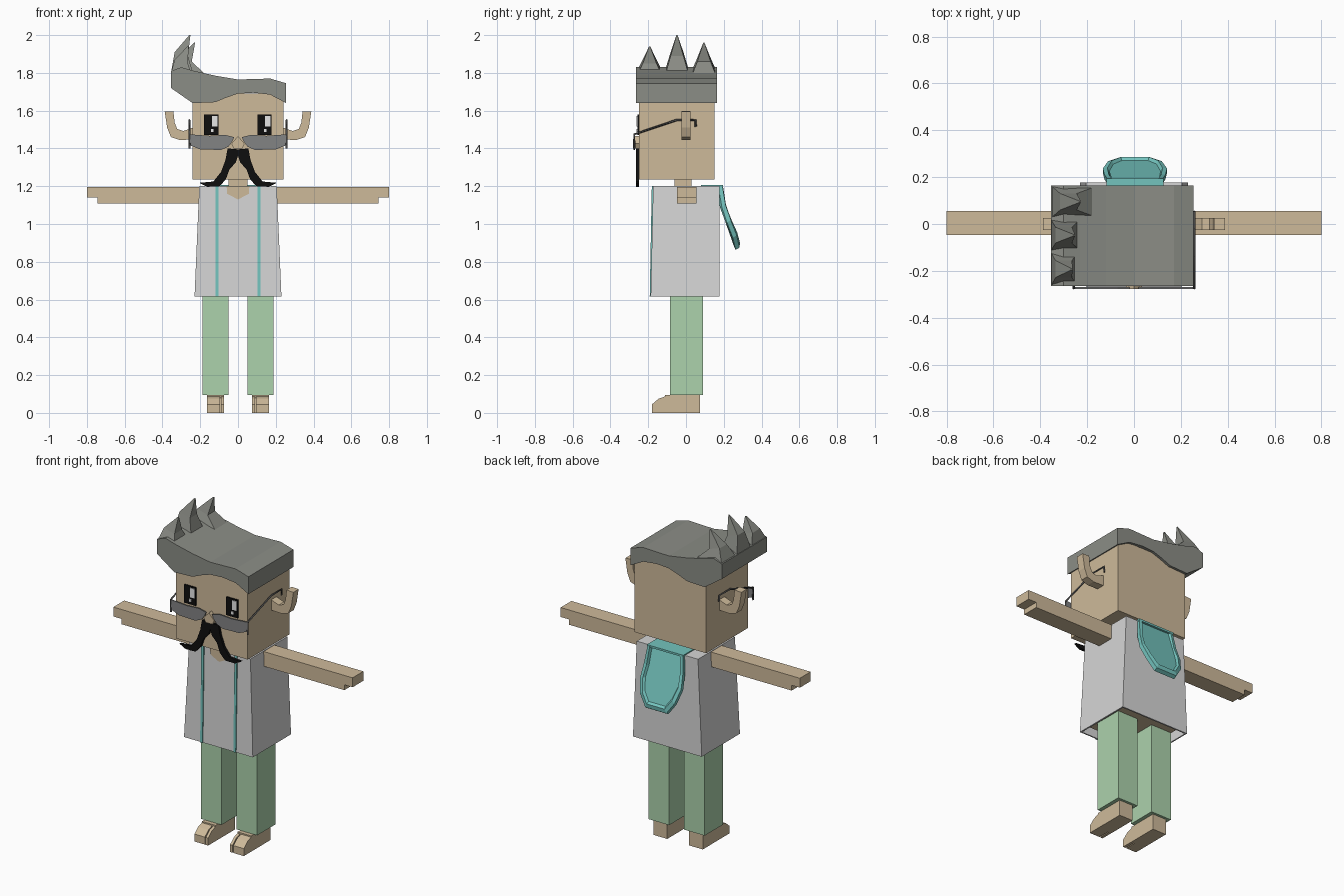
import bpy, bmesh
from mathutils import Vector

cube = bpy.data.objects.get("Cube")
if cube:
    bpy.data.objects.remove(cube)


def material(name, r, g, b):
    lin = [(c / 255 / 12.92) if c < 11 else ((c / 255 + 0.055) / 1.055) ** 2.4 for c in (r, g, b)]
    m = bpy.data.materials.new(name)
    m.use_nodes = True
    m.diffuse_color = (*lin, 1)
    m.node_tree.nodes["Principled BSDF"].inputs["Base Color"].default_value = (*lin, 1)
    return m


SKIN = material("skin", 206, 186, 154)
HAIR = material("grey hair", 139, 141, 134)
SHIRT = material("pale shirt", 214, 214, 214)
GREEN = material("green trousers", 172, 210, 172)
TEAL = material("teal hood", 116, 196, 190)
BLACK = material("black", 14, 14, 14)
WHITE = material("white", 250, 250, 250)
FRAME = material("dark frame", 75, 75, 75)
LENS = material("grey lens", 130, 131, 132)


def finish(name, bm, mat):
    bmesh.ops.recalc_face_normals(bm, faces=bm.faces)
    mesh = bpy.data.meshes.new(name)
    bm.to_mesh(mesh)
    bm.free()
    mesh.materials.append(mat)
    ob = bpy.data.objects.new(name, mesh)
    bpy.context.collection.objects.link(ob)
    return ob


def loft(name, rings, mat, caps=True):
    """Skin between equal point rings."""
    bm = bmesh.new()
    vs = [[bm.verts.new(p) for p in ring] for ring in rings]
    n = len(vs[0])
    for a, b in zip(vs, vs[1:]):
        for i in range(n):
            bm.faces.new((a[i], a[(i + 1) % n], b[(i + 1) % n], b[i]))
    if caps:
        bm.faces.new(vs[0])
        bm.faces.new(vs[-1])
    return finish(name, bm, mat)


def box(name, x, y, z, mat):
    return loft(name, [rect(x, y, h) for h in z], mat)


def rect(x, y, z):
    return [(x[0], y[0], z), (x[1], y[0], z), (x[1], y[1], z), (x[0], y[1], z)]


def front_shape(name, pts, y, mat, side=1):
    """Extrude an x-z outline along y."""
    return loft(name, [[(side * px, d, pz) for px, pz in pts] for d in y], mat)


def side_shape(name, pts, x, mat, side=1):
    """Extrude a y-z outline along x."""
    return loft(name, [[(side * d, py, pz) for py, pz in pts] for d in x], mat)


def rod(name, pts, r, mat):
    cu = bpy.data.curves.new(name, "CURVE")
    cu.dimensions = "3D"
    cu.bevel_depth = r
    cu.bevel_resolution = 0
    cu.use_fill_caps = True
    sp = cu.splines.new("POLY")
    sp.points.add(len(pts) - 1)
    for p, co in zip(sp.points, pts):
        p.co = (*co, 1)
    cu.materials.append(mat)
    ob = bpy.data.objects.new(name, cu)
    bpy.context.collection.objects.link(ob)


# Head, neck and nose
box("head", (-.24, .24), (-.25, .15), (1.235, 1.69), SKIN)
box("neck", (-.05, .05), (-.06, .03), (1.1, 1.24), SKIN)
front_shape("nose", [(-.022, 1.4), (.022, 1.4), (.035, 1.425), (0, 1.465), (-.035, 1.425)],
            (-.278, -.25), SKIN)

# Swept hair with a wavy fringe and three curled spikes
front_shape("hair", [(-.24, 1.64), (-.12, 1.645), (-.06, 1.67), (0, 1.69), (.08, 1.695), (.17, 1.685),
                     (.255, 1.64), (.255, 1.745), (.17, 1.77), (0, 1.765), (-.12, 1.785),
                     (-.23, 1.81), (-.3, 1.83), (-.355, 1.81), (-.355, 1.72)], (-.265, .165), HAIR)
for y0, y1, inner, mid, tip in [
        (-.265, -.12, -.24, (-.3, 1.87), (-.265, 1.94)),
        (-.115, .02, -.23, (-.3, 1.91), (-.255, 2.0)),
        (.025, .165, -.15, (-.28, 1.88), (-.23, 1.96))]:
    c, w = (y0 + y1) / 2, (y1 - y0) / 4
    loft("hair_spike", [
        [(-.355, y0, 1.8), (inner, y0, 1.77), (inner, y1, 1.77), (-.355, y1, 1.8)],
        [(mid[0] - .035, c - w, mid[1]), (mid[0] + .035, c - w, mid[1] - .02),
         (mid[0] + .035, c + w, mid[1] - .02), (mid[0] - .035, c + w, mid[1])],
        [(tip[0] + dx, c + dy, tip[1]) for dx, dy in
         ((-.003, -.003), (.003, -.003), (.003, .003), (-.003, .003))]], HAIR)

# Eyes with highlights set toward the same side
for x in (-.142, .14):
    box("eye", (x - .038, x + .038), (-.258, -.25), (1.47, 1.58), BLACK)
    box("eye_highlight", (x + .004, x + .033), (-.262, -.257), (1.515, 1.572), WHITE)
    box("eye_glint", (x - .002, x + .012), (-.262, -.257), (1.487, 1.504), WHITE)

for s in (-1, 1):
    # Ears curling outward and up
    front_shape("ear", [(.24, 1.447), (.31, 1.445), (.355, 1.46), (.375, 1.51), (.388, 1.595),
                        (.342, 1.597), (.335, 1.535), (.322, 1.503), (.29, 1.492), (.24, 1.51)],
                (-.025, .025), SKIN, s)
    # Half-moon spectacles
    front_shape("lens", [(.03, 1.437), (.05, 1.41), (.09, 1.392), (.2, 1.395), (.25, 1.415),
                         (.262, 1.475), (.15, 1.467), (.07, 1.472), (.02, 1.46)],
                (-.277, -.27), LENS, s)
    rod("spectacle_arm", [(s * .257, -.274, 1.4), (s * .257, -.274, 1.475), (s * .257, -.05, 1.55),
                          (s * .257, .05, 1.55), (s * .257, .052, 1.515)], .006, FRAME)
    # Drooping moustache
    front_shape("moustache", [(0, 1.395), (.055, 1.4), (.066, 1.34), (.09, 1.275), (.13, 1.225),
                              (.205, 1.218), (.165, 1.197), (.1, 1.198), (.065, 1.235),
                              (.045, 1.29), (.012, 1.325), (0, 1.36)], (-.266, -.25), BLACK, s)
    # Arm with a stepped mitten hand
    front_shape("arm", [(.19, 1.108), (.745, 1.108), (.745, 1.14), (.8, 1.14), (.8, 1.197), (.19, 1.197)],
                (-.048, .055), SKIN, s)
    # Trouser leg
    box("trouser_leg", sorted((s * .05, s * .188)), (-.085, .09), (.095, .66), GREEN)
    # Foot: heel block, big toe and remaining toes
    box("heel", sorted((s * .073, s * .165)), (-.11, .075), (0, .095), SKIN)
    toes = [(-.1, 0), (-.1, .091), (-.145, .075), (-.18, .045), (-.18, 0)]
    side_shape("big_toe", toes, (.073, .09), SKIN, s)
    side_shape("toes", toes, (.096, .165), SKIN, s)
    # Teal trim running down the shirt front
    side_shape("front_trim", [(-.17, 1.2), (-.181, 1.2), (-.192, .617), (-.18, .617)],
               (.103, .119), TEAL, s)

# Shirt, open at the hem, with torso inside
shirt = loft("shirt", [rect((-.23, .23), (-.187, .178), .617),
                       rect((-.205, .205), (-.174, .178), 1.2)], SHIRT, caps=False)
bm = bmesh.new()
bm.from_mesh(shirt.data)
top = [e for e in bm.edges if all(v.co.z > 1 for v in e.verts)]
bmesh.ops.contextual_create(bm, geom=top)
bmesh.ops.recalc_face_normals(bm, faces=bm.faces)
bm.to_mesh(shirt.data)
bm.free()
solid = shirt.modifiers.new("cloth thickness", "SOLIDIFY")
solid.thickness = .012
box("torso", (-.19, .19), (-.15, .15), (.645, 1.18), SKIN)
front_shape("open_neckline", [(-.06, 1.2), (-.058, 1.16), (0, 1.13), (.058, 1.16), (.06, 1.2)],
            (-.181, -.172), SKIN)

# Hood hanging down the back: rounded rim around a recessed panel
box("hood_collar", (-.118, .125), (.08, .195), (1.195, 1.207), TEAL)
half = [(.118, 1.205, .192), (.13, 1.1, .21), (.137, 1.02, .237), (.115, .94, .268), (.07, .875, .283)]
outline = [Vector((x + .004, y, z)) for x, z, y in half] + \
          [Vector((-x + .004, y, z)) for x, z, y in reversed(half)]
centre = Vector((.004, .225, 1.05))


def ring(scale, dy, dz=0):
    return [Vector((centre.x + (p.x - centre.x) * scale, p.y + dy,
                    centre.z + (p.z - centre.z) * (scale if p.z < 1.19 else 1) + dz)) for p in outline]


loft("hood", [ring(.9, -.03, -.008), ring(1, -.02, -.012), ring(1, 0), ring(.86, .003),
              ring(.8, -.012)], TEAL)
